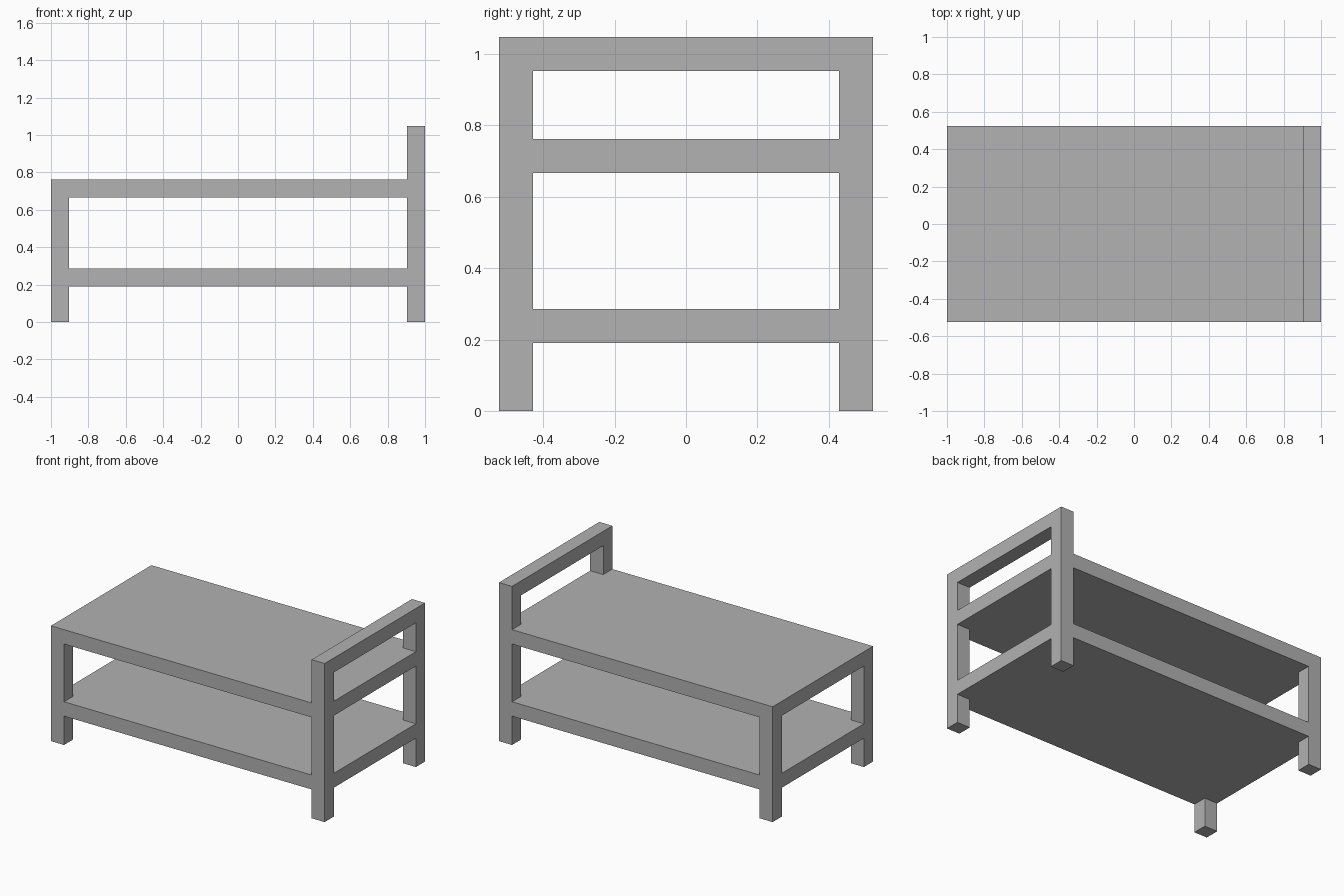
import bpy
import bmesh

cube = bpy.data.objects.get("Cube")
if cube:
    bpy.data.objects.remove(cube, do_unlink=True)

U = 2 / 21                 # thickness of every post, slab and rail
LENGTH, WIDTH = 1.0, 5.5 * U   # half sizes
SHELF_Z, TOP_Z, RAIL_Z = 2 * U, 7 * U, 10 * U

grey = bpy.data.materials.new("plain_grey")
grey.use_nodes = True
colour = (0.445, 0.445, 0.445, 1)
grey.diffuse_color = colour
grey.node_tree.nodes["Principled BSDF"].inputs["Base Color"].default_value = colour


def prism(name, outline, z0, z1):
    """Extrude a flat outline from z0 up to z1."""
    bm = bmesh.new()
    base = bm.faces.new([bm.verts.new((x, y, z0)) for x, y in outline])
    top = bmesh.ops.extrude_face_region(bm, geom=[base], use_keep_orig=True)["geom"]
    verts = [v for v in top if isinstance(v, bmesh.types.BMVert)]
    bmesh.ops.translate(bm, verts=verts, vec=(0, 0, z1 - z0))
    bmesh.ops.recalc_face_normals(bm, faces=bm.faces)
    mesh = bpy.data.meshes.new(name)
    bm.to_mesh(mesh)
    bm.free()
    mesh.materials.append(grey)
    obj = bpy.data.objects.new(name, mesh)
    bpy.context.collection.objects.link(obj)


def rectangle(x0, x1, y0, y1):
    return [(x0, y0), (x1, y0), (x1, y1), (x0, y1)]


def end_outline(x, notched, side):
    """Outline of one slab end, cut around the posts if notched."""
    if not notched:
        pts = [(x, -WIDTH), (x, WIDTH)]
    else:
        inner, y = x - side * U, WIDTH - U
        pts = [(inner, -WIDTH), (inner, -y), (x, -y),
               (x, y), (inner, y), (inner, WIDTH)]
    return pts if side > 0 else pts[::-1]


def slab(name, z, notch_right):
    outline = end_outline(LENGTH, True, 1) + end_outline(-LENGTH, notch_right, -1)
    prism(name, outline, z, z + U)


# Lower shelf fits around all posts, the table top covers the short ones
slab("lower_shelf", SHELF_Z, True)
slab("table_top", TOP_Z, False)

# Short legs on one end, tall posts on the other
for label, side in (("front", -1), ("back", 1)):
    y0, y1 = sorted((side * WIDTH, side * (WIDTH - U)))
    prism(label + "_short_leg", rectangle(-LENGTH, -LENGTH + U, y0, y1), 0, TOP_Z)
    prism(label + "_tall_post", rectangle(LENGTH - U, LENGTH, y0, y1), 0, RAIL_Z)

# Handle rail across the tall posts
prism("handle_rail", rectangle(LENGTH - U, LENGTH, -WIDTH, WIDTH), RAIL_Z, RAIL_Z + U)
